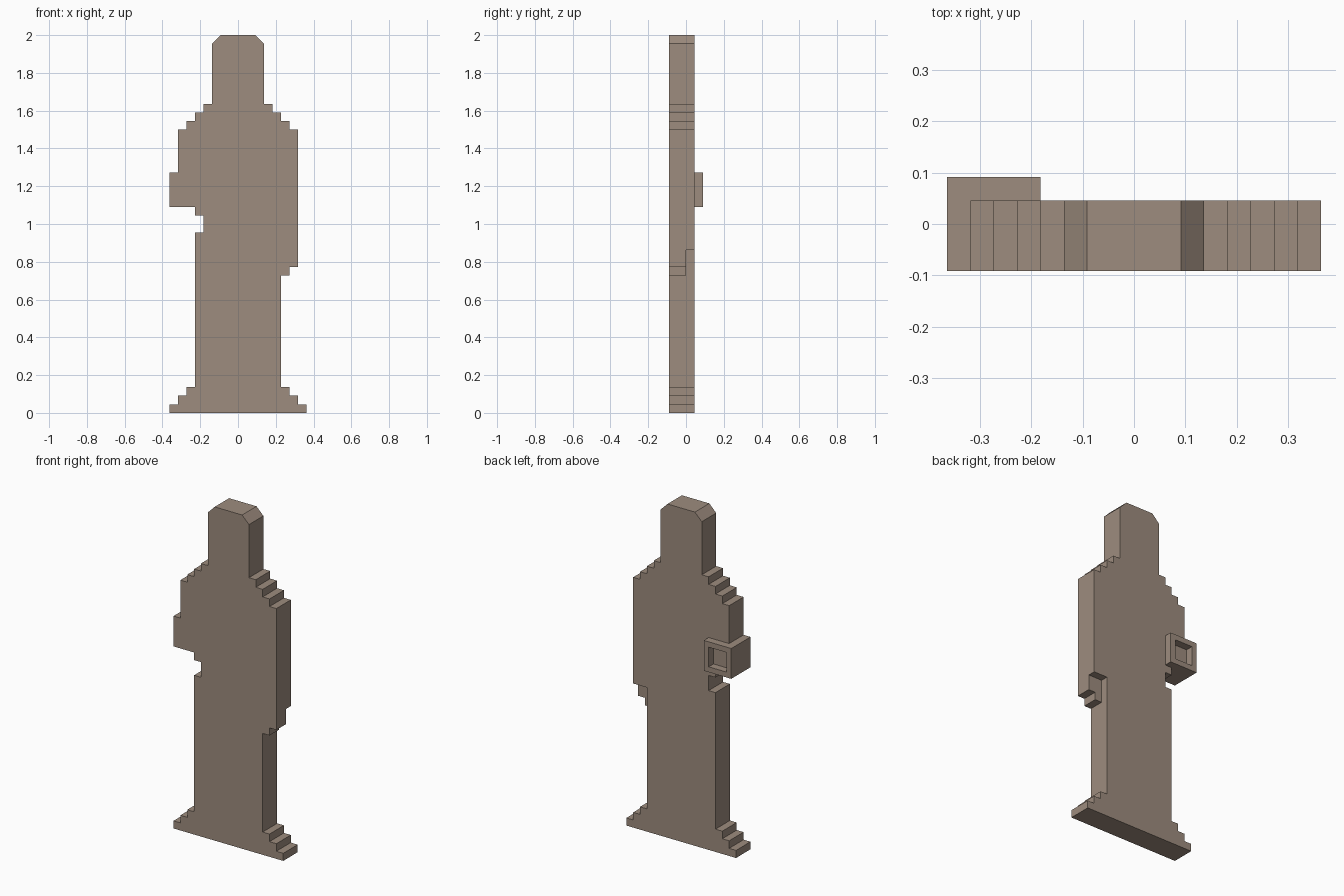
import bpy, bmesh

if "Cube" in bpy.data.objects:
    bpy.data.objects.remove(bpy.data.objects["Cube"])

U = 2 / 44  # one grid step of the blocky style

stone = bpy.data.materials.new("warm grey stone")
stone.diffuse_color = (0.337, 0.262, 0.209, 1)
stone.use_nodes = True
stone.node_tree.nodes["Principled BSDF"].inputs["Base Color"].default_value = stone.diffuse_color


def prism(name, profile, y0, y1):
    """Extrude an (x, z) outline from y0 to y1, all in grid steps."""
    bm = bmesh.new()
    face = bm.faces.new([bm.verts.new((x * U, y0 * U, z * U)) for x, z in profile])
    ext = bmesh.ops.extrude_face_region(bm, geom=[face])
    verts = [v for v in ext["geom"] if isinstance(v, bmesh.types.BMVert)]
    bmesh.ops.translate(bm, verts=verts, vec=(0, (y1 - y0) * U, 0))
    bmesh.ops.recalc_face_normals(bm, faces=bm.faces)
    return finish(name, bm)


def finish(name, bm):
    mesh = bpy.data.meshes.new(name)
    bm.to_mesh(mesh)
    bm.free()
    mesh.materials.append(stone)
    obj = bpy.data.objects.new(name, mesh)
    bpy.context.collection.objects.link(obj)
    return obj


def stairs(rows):
    """Turn (width, top) rows, bottom to top, into a stepped edge."""
    pts, z = [], rows[0][2]
    for x, top, _ in [(r[0], r[1], 0) for r in rows]:
        pts += [(x, z), (x, top)]
        z = top
    return pts


def stepped_edge(rows):
    pts, z = [], 0
    for x, top in rows:
        pts += [(x, z), (x, top)]
        z = top
    return pts


# Robed body: flared hem, arms, shoulders and head with chamfered crown
hem = [(8, 1), (7, 2), (6, 3)]
shoulders = [(7, 33), (6, 34), (5, 35), (4, 36), (3, 43)]
right = hem + [(5, 19)] + shoulders
left = hem + [(5, 21), (4, 23), (5, 24), (4, 28)] + shoulders
outline = stepped_edge(right) + [(2, 44), (-2, 44)]
outline += [(-x, z) for x, z in reversed(stepped_edge(left))]
prism("robed_body", outline, -2, 1)

# Lowered hand, thinner than the arm above it
prism("lowered_hand", [(5, 16), (6, 16), (6, 17), (7, 17), (7, 19), (5, 19)], -2, 0)

# Raised sleeve with a square recess in its back face
sleeve = prism("raised_sleeve", [(-8, 24), (-4, 24), (-4, 28), (-8, 28)], -2, 2)
bm = bmesh.new()
bm.from_mesh(sleeve.data)
back = max(bm.faces, key=lambda f: f.calc_center_median().y)
bmesh.ops.inset_region(bm, faces=[back], thickness=U)
ext = bmesh.ops.extrude_discrete_faces(bm, faces=[back])
bmesh.ops.translate(bm, verts=list(ext["faces"][0].verts), vec=(0, -U, 0))
bm.to_mesh(sleeve.data)
bm.free()
